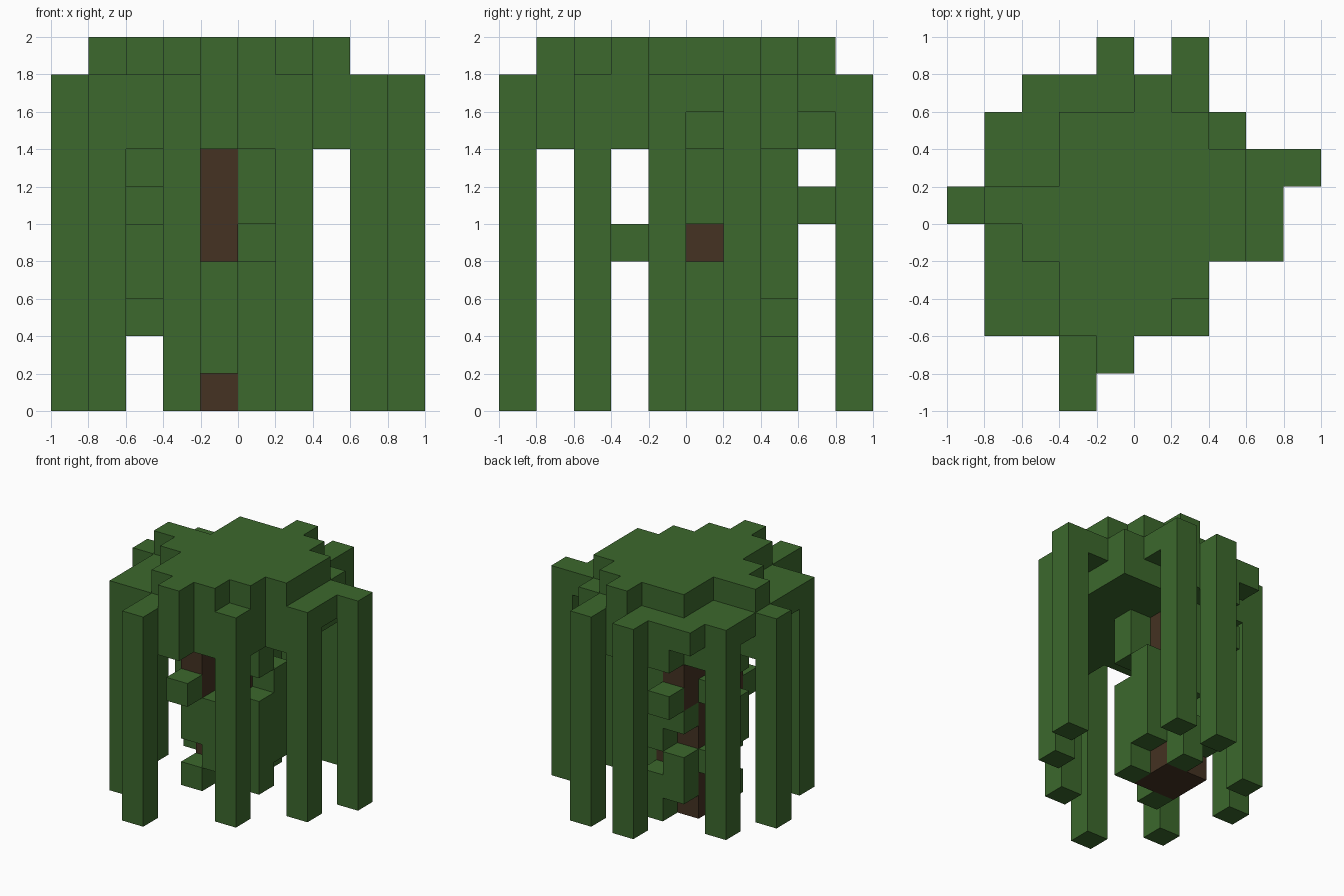
import bpy
import bmesh
from mathutils import Vector

cube = bpy.data.objects.get("Cube")
if cube:
    bpy.data.objects.remove(cube, do_unlink=True)

CELL = 0.2


def material(name, color):
    mat = bpy.data.materials.new(name)
    mat.use_nodes = True
    mat.diffuse_color = (*color, 1)
    mat.node_tree.nodes["Principled BSDF"].inputs["Base Color"].default_value = (*color, 1)
    return mat


leaf = material("leaf green", (0.045, 0.14, 0.026))
bark = material("bark brown", (0.058, 0.032, 0.016))


def block(i, j, k, wide=1, deep=1, tall=1):
    """Set of grid cells filling one box."""
    return {(x, y, z) for x in range(i, i + wide)
            for y in range(j, j + deep) for z in range(k, k + tall)}


def layer(k, rows):
    """One flat layer; each row is (y cell, first x cell, last x cell)."""
    cells = set()
    for j, first, last in rows:
        cells |= block(first, j, k, wide=last - first + 1)
    return cells


def build(name, cells, mat):
    """Skin a set of cells with only its outer faces."""
    bm = bmesh.new()
    for cell in cells:
        centre = Vector(cell) + Vector((0.5, 0.5, 0.5))
        for axis in range(3):
            for sign in (-1, 1):
                n = Vector((0, 0, 0))
                n[axis] = sign
                if tuple(int(c + d) for c, d in zip(cell, n)) in cells:
                    continue
                u = Vector((0, 0, 0))
                u[(axis + 1) % 3] = 0.5
                v = n.cross(u)
                mid = centre + n * 0.5
                corners = (mid - u - v, mid + u - v, mid + u + v, mid - u + v)
                bm.faces.new([bm.verts.new((p - Vector((5, 5, 0))) * CELL) for p in corners])
    bmesh.ops.remove_doubles(bm, verts=bm.verts, dist=0.001)
    bmesh.ops.dissolve_limit(bm, angle_limit=0.01, verts=bm.verts, edges=bm.edges)
    mesh = bpy.data.meshes.new(name)
    bm.to_mesh(mesh)
    bm.free()
    mesh.materials.append(mat)
    bpy.context.collection.objects.link(bpy.data.objects.new(name, mesh))


# Trunk with two upper branches
build("trunk", block(3, 5, 0, 2, 2, 7) | block(3, 4, 4, tall=3) | block(3, 7, 5, tall=2), bark)

# Three-layer crown, and the tall vines hanging from its rim
crown = layer(7, [(1, 4, 4), (2, 2, 5), (3, 2, 6), (4, 2, 7),
                  (5, 1, 7), (6, 2, 7), (7, 2, 7), (8, 3, 5)])
crown |= layer(8, [(1, 3, 4), (2, 1, 6), (3, 1, 6), (4, 1, 8),
                   (5, 0, 8), (6, 1, 9), (7, 1, 7), (8, 2, 6)])
crown |= layer(9, [(1, 4, 4), (2, 3, 5), (3, 3, 6), (4, 2, 7),
                   (5, 1, 7), (6, 3, 7), (7, 3, 6), (8, 5, 5)])
for i, j in [(3, 0), (6, 2), (8, 4), (9, 6), (6, 9), (4, 9), (1, 7), (0, 5), (1, 2)]:
    crown |= block(i, j, 0, tall=9)
build("crown_and_hanging_vines", crown, leaf)

# Short leaf clumps clinging to each side of the trunk: x, y, bottom, height
clumps = {
    "front_clumps": [(3, 4, 0, 1), (3, 4, 2, 2), (4, 4, 1, 3), (3, 3, 4, 1)],
    "left_clumps": [(5, 5, 0, 4), (5, 5, 5, 2), (5, 6, 1, 4)],
    "back_clumps": [(3, 7, 1, 2), (3, 7, 4, 1), (3, 8, 5, 1), (4, 7, 0, 2), (4, 7, 3, 4)],
    "right_clumps": [(2, 5, 3, 2), (2, 5, 6, 1), (2, 6, 2, 1), (2, 6, 5, 1)],
}
for name, parts in clumps.items():
    cells = set()
    for i, j, k, tall in parts:
        cells |= block(i, j, k, tall=tall)
    build(name, cells, leaf)
